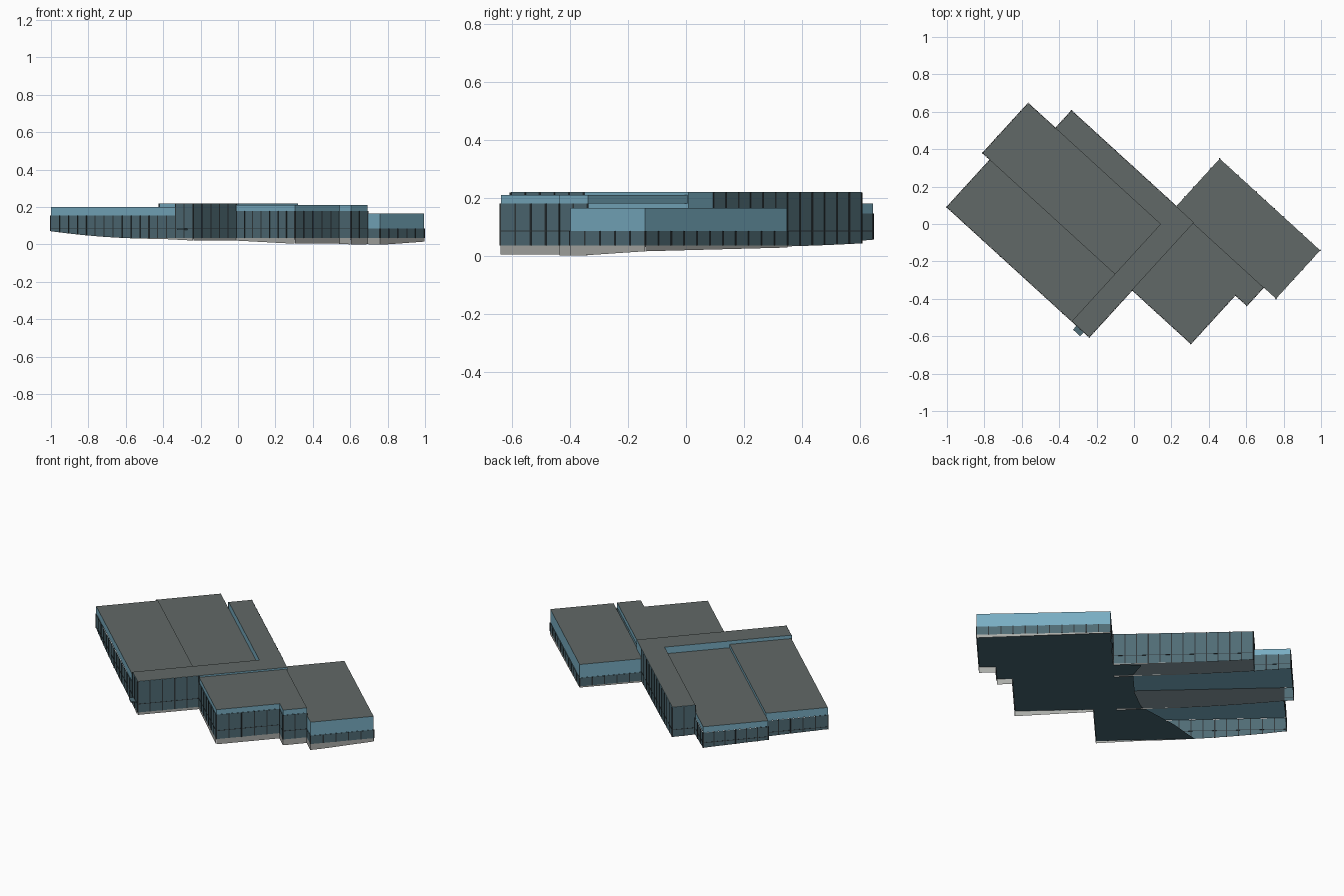
import bpy, bmesh, math
from mathutils import Matrix, Vector

if "Cube" in bpy.data.objects:
    bpy.data.objects.remove(bpy.data.objects["Cube"])

ROT = Matrix.Rotation(math.radians(-42.4), 4, 'Z')   # whole plan is turned on the site
FLOOR = 0.035


def material(name, rgb):
    m = bpy.data.materials.new(name)
    m.diffuse_color = (*rgb, 1)
    m.use_nodes = True
    m.node_tree.nodes["Principled BSDF"].inputs["Base Color"].default_value = m.diffuse_color
    return m


ROOF = material("roof_grey", (0.12, 0.14, 0.135))
BLUE = material("fascia_blue", (0.19, 0.42, 0.54))
GLASS = material("window_teal", (0.08, 0.15, 0.18))
DARK = material("mullion_dark", (0.03, 0.04, 0.045))
STONE = material("plinth_grey", (0.4, 0.41, 0.39))
FLOORMAT = material("floor_teal", (0.06, 0.13, 0.16))


def ground(u, v):
    """Height of the sloping site under the walls."""
    if u < 0:
        z = 0.03 + (u / 0.85) ** 2 * (0.028 - 0.03 * v)
    else:
        z = 0.03 - 0.033 * u / 0.83 + 0.06 * max(0, v - 0.2) * u
    return max(0, z)


def finish(name, bm, *mats):
    me = bpy.data.meshes.new(name)
    bm.to_mesh(me)
    bm.free()
    for m in mats:
        me.materials.append(m)
    ob = bpy.data.objects.new(name, me)
    ob.matrix_world = ROT
    bpy.context.collection.objects.link(ob)
    return ob


def add_box(bm, u0, u1, v0, v1, z0, z1):
    mat = Matrix.Translation(((u0 + u1) / 2, (v0 + v1) / 2, (z0 + z1) / 2)) @ \
        Matrix.Diagonal((u1 - u0, v1 - v0, z1 - z0, 1))
    return bmesh.ops.create_cube(bm, size=1, matrix=mat)["verts"]


def prism(name, outline, z0, z1):
    """Roof block: blue fascia sides and soffit, grey top."""
    bm = bmesh.new()
    low = [bm.verts.new((u, v, z0)) for u, v in outline]
    top = [bm.verts.new((u, v, z1)) for u, v in outline]
    bm.faces.new(low[::-1])
    bm.faces.new(top).material_index = 1
    n = len(outline)
    for i in range(n):
        j = (i + 1) % n
        bm.faces.new((low[i], low[j], top[j], top[i]))
    return finish(name, bm, BLUE, ROOF)


def wall(name, points, top, outside=True):
    """Window walls following the ground, with plinth below and mullions in front."""
    bm, ribs = bmesh.new(), bmesh.new()
    for a, b in zip(points, points[1:]):
        a, b = Vector(a), Vector(b)
        d = b - a
        length = d.length
        d.normalize()
        out = Vector((d.y, -d.x))
        off = out * (0.0015 if outside else 0)
        n = max(1, round(length / 0.065))
        cols = []
        for i in range(n + 1):
            p = a.lerp(b, i / n)
            g = ground(*p)
            q = p + off
            cols.append([bm.verts.new((q.x, q.y, z)) for z in (g, max(FLOOR, g + 0.0005), top)])
            if outside:
                # one upright rib per bay line
                z0 = max(FLOOR, g)
                mid = q + out * 0.0005
                frame = Matrix((( d.x, out.x, 0, mid.x), (d.y, out.y, 0, mid.y),
                                (0, 0, 1, (z0 + top) / 2), (0, 0, 0, 1)))
                bmesh.ops.create_cube(ribs, size=1, matrix=frame @ Matrix.Diagonal(
                    (0.006, 0.003, top - z0, 1)))
        for c0, c1 in zip(cols, cols[1:]):
            bm.faces.new((c0[0], c1[0], c1[1], c0[1])).material_index = 1
            bm.faces.new((c0[1], c1[1], c1[2], c0[2]))
        if outside and top > 0.1:
            # floor line between the two storeys
            mid = a.lerp(b, 0.5) + off
            frame = Matrix(((d.x, out.x, 0, mid.x), (d.y, out.y, 0, mid.y),
                            (0, 0, 1, 0.085), (0, 0, 0, 1)))
            bmesh.ops.create_cube(ribs, size=1, matrix=frame @ Matrix.Diagonal(
                (length, 0.002, 0.003, 1)))
    finish(name + "_windows", bm, GLASS if outside else DARK, STONE)
    if outside:
        finish(name + "_mullions", ribs, DARK)
    else:
        ribs.free()


# roof blocks of the wings
prism("front_wing_roof", [(-.80, -.608), (.105, -.608), (.105, -.265), (-.80, -.265)], .155, .20)
prism("middle_wing_roof", [(-.853, -.265), (.105, -.265), (.105, .095), (-.853, .095)], .145, .18)
prism("corridor_roof", [(-.655, .095), (.105, .095), (.105, -.608), (.231, -.608),
                        (.231, .222), (-.655, .222)], .155, .22)
prism("hall_roof", [(.231, -.267), (.656, -.267), (.656, .085), (.74, .085),
                    (.74, .217), (.231, .217)], .18, .21)
prism("low_wing_roof", [(.103, .217), (.83, .217), (.83, .567), (.103, .567)], .085, .165)

# outer walls, running round the plan
wall("front_wing_side", [(-.80, -.608), (.105, -.608)], .155)
wall("corridor_end", [(.105, -.608), (.231, -.608), (.231, -.267)], .219)
wall("hall", [(.231, -.267), (.656, -.267), (.656, .085), (.74, .085), (.74, .217)], .18)
wall("low_wing", [(.74, .217), (.83, .217), (.83, .567), (.103, .567), (.103, .222)], .085)
wall("corridor_back", [(.103, .222), (-.655, .222), (-.655, .095)], .219)
wall("middle_wing", [(-.655, .095), (-.853, .095), (-.853, -.265), (-.80, -.265)], .145)
wall("front_wing_end", [(-.80, -.265), (-.80, -.608)], .155)

# inner partitions seen from the open underside
wall("corridor_partition", [(-.655, .095), (.105, .095)], .155, False)
wall("wing_partition", [(-.80, -.265), (.105, -.265)], .155, False)

# ground floor slab, ending where the slope rises above it
bm = bmesh.new()
outline = [(-.3, -.606), (.23, -.606), (.23, -.267), (.655, -.267), (.655, .085), (.739, .085),
           (.739, .217), (.829, .217), (.829, .566), (.104, .566), (.104, .221), (-.05, .2),
           (0, .1), (.1, .03), (0, -.1), (-.03, -.25), (-.2, -.45)]
bm.faces.new([bm.verts.new((u, v, FLOOR)) for u, v in outline])
bmesh.ops.triangulate(bm, faces=bm.faces[:])
finish("ground_floor", bm, FLOORMAT)

# small entrance canopy
bm = bmesh.new()
add_box(bm, .14, .192, -.637, -.608, .078, .085)
finish("entrance_canopy", bm, GLASS)
